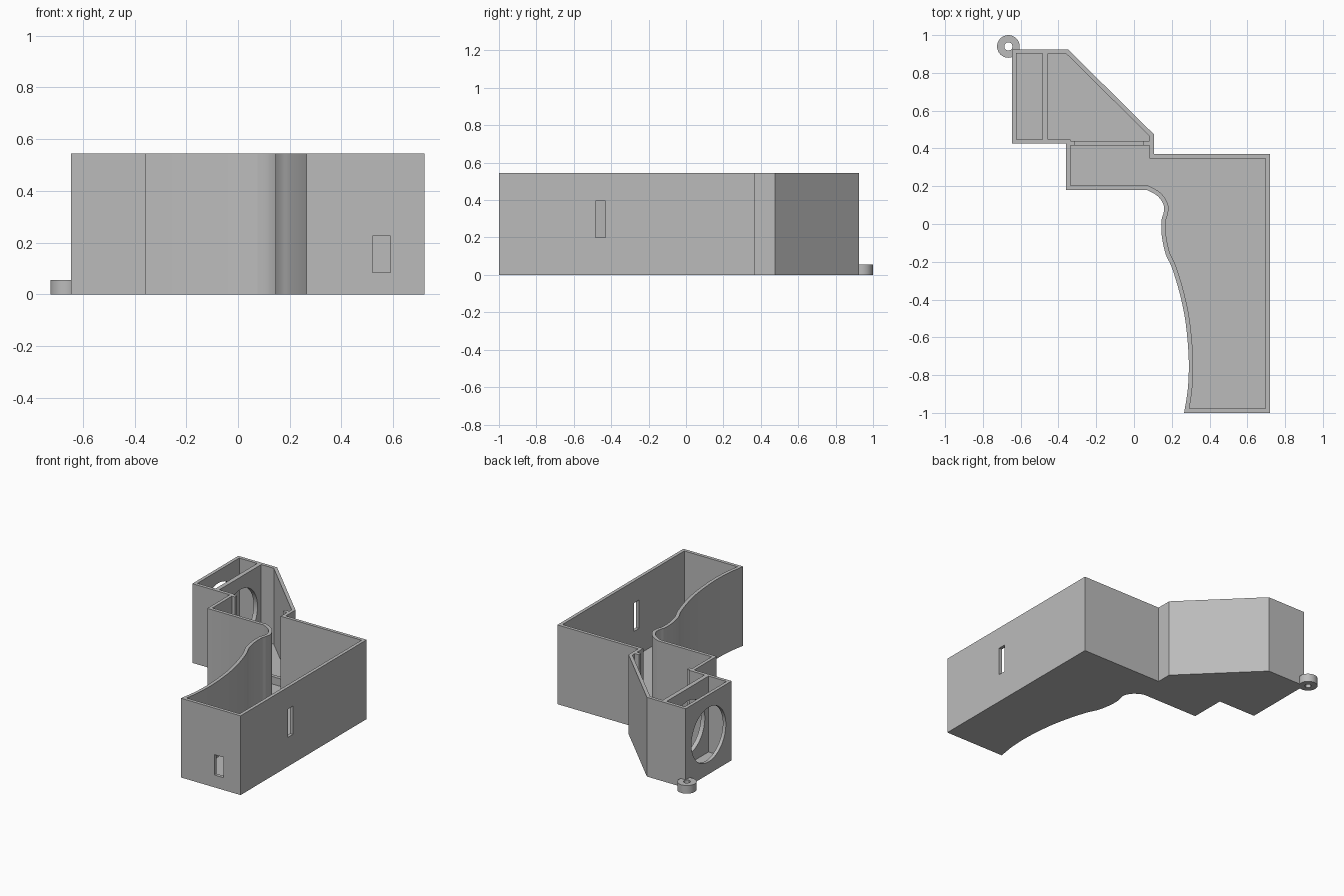
import bpy, bmesh, math
from mathutils import Vector
from mathutils.geometry import interpolate_bezier

if "Cube" in bpy.data.objects:
    bpy.data.objects.remove(bpy.data.objects["Cube"], do_unlink=True)

HEIGHT, WALL, FLOOR = 0.545, 0.023, 0.023

grey = bpy.data.materials.new("plain grey")
grey.use_nodes = True
grey.diffuse_color = (0.5, 0.5, 0.5, 1)
grey.node_tree.nodes["Principled BSDF"].inputs["Base Color"].default_value = (0.5, 0.5, 0.5, 1)


def make_object(name, bm):
    bmesh.ops.recalc_face_normals(bm, faces=bm.faces)
    mesh = bpy.data.meshes.new(name)
    bm.to_mesh(mesh)
    bm.free()
    mesh.materials.append(grey)
    obj = bpy.data.objects.new(name, mesh)
    bpy.context.collection.objects.link(obj)
    return obj


def box(name, x, y, z):
    bm = bmesh.new()
    bmesh.ops.create_cube(bm, size=1)
    for v in bm.verts:
        v.co = [(a + b) / 2 + c * (b - a) for (a, b), c in zip((x, y, z), v.co)]
    return make_object(name, bm)


def cylinder(name, center, radius, depth, sides, axis="Z"):
    bm = bmesh.new()
    bmesh.ops.create_cone(bm, cap_ends=True, segments=sides,
                          radius1=radius, radius2=radius, depth=depth)
    obj = make_object(name, bm)
    obj.location = center
    if axis == "X":
        obj.rotation_euler.y = math.pi / 2
    return obj


def cut(target, cutter):
    """Subtract the cutter, bake the result and drop the cutter."""
    mod = target.modifiers.new("cut", "BOOLEAN")
    mod.operation, mod.solver, mod.object = "DIFFERENCE", "EXACT", cutter
    bpy.context.view_layer.objects.active = target
    bpy.ops.object.modifier_apply(modifier=mod.name)
    bpy.data.objects.remove(cutter, do_unlink=True)


def smooth_path(points, steps=6):
    """Rounded path through the points."""
    p = [Vector(q) for q in points]
    tan = [(p[min(i + 1, len(p) - 1)] - p[max(i - 1, 0)]) / 6 for i in range(len(p))]
    path = []
    for i in range(len(p) - 1):
        path += interpolate_bezier(p[i], p[i] + tan[i], p[i + 1] - tan[i + 1],
                                   p[i + 1], steps)[:-1]
    return [Vector(q) for q in path] + [p[-1]]


def inset(points, dist):
    """Offset a counter-clockwise outline inwards with mitred corners."""
    result = []
    for i, p in enumerate(points):
        d1 = (p - points[i - 1]).normalized()
        d2 = (points[(i + 1) % len(points)] - p).normalized()
        n1, n2 = Vector((-d1.y, d1.x)), Vector((-d2.y, d2.x))
        result.append(p + (n1 + n2) * dist / (1 + n1.dot(n2)))
    return result


# Outline of the tray: straight sides, then the wavy side
straight = [(0.72, -1), (0.72, 0.37), (0.105, 0.37), (0.105, 0.475), (-0.35, 0.925),
            (-0.645, 0.925), (-0.645, 0.425), (-0.36, 0.425), (-0.36, 0.18)]
wavy = [(0.07, 0.18), (0.125, 0.148), (0.157, 0.1), (0.157, 0.06), (0.145, 0.015),
        (0.148, -0.07), (0.168, -0.16), (0.2, -0.23), (0.24, -0.36), (0.27, -0.5),
        (0.287, -0.66), (0.29, -0.78), (0.283, -0.89), (0.265, -1)]
outer = [Vector(p) for p in straight] + smooth_path(wavy)
inner = inset(outer, WALL)

# Tray shell: outer wall, rim, inner wall, floor and underside
bm = bmesh.new()
rings = [[bm.verts.new((p.x, p.y, z)) for p in loop]
         for loop, z in ((outer, 0), (outer, HEIGHT), (inner, HEIGHT), (inner, FLOOR))]
for low, high in zip(rings, rings[1:]):
    for i in range(len(low)):
        bm.faces.new((low[i - 1], low[i], high[i], high[i - 1]))
bm.faces.new(rings[0])
bm.faces.new(rings[-1])
tray = make_object("tray_shell", bm)

# Slots in the side and front walls
cut(tray, box("side_slot", (0.66, 0.76), (-0.485, -0.43), (0.2, 0.395)))
cut(tray, box("front_slot", (0.52, 0.59), (-1.04, -0.94), (0.085, 0.225)))

# Partition, with one round opening through it and the outer wall
partition = box("partition", (-0.485, -0.455), (0.447, 0.903), (FLOOR, HEIGHT))
for part, x in ((tray, -0.635), (partition, -0.47)):
    cut(part, cylinder("round_opening", (x, 0.675, 0.272), 0.187, 0.08, 64, "X"))

# Doorway: low sill between two full-height jambs
door_y = (0.415, 0.44)
box("door_sill", (-0.34, 0.083), door_y, (FLOOR, 0.075))
box("right_jamb", (-0.34, -0.315), door_y, (FLOOR, HEIGHT))
box("left_jamb", (0.05, 0.083), door_y, (FLOOR, HEIGHT))

# Small ring at the back corner
ring = cylinder("corner_ring", (-0.665, 0.94, 0.028), 0.06, 0.056, 32)
cut(ring, cylinder("ring_hole", (-0.665, 0.94, 0.028), 0.022, 0.2, 12))

# Smooth the curved surfaces only
bpy.ops.object.select_all(action="DESELECT")
for obj in (tray, partition, ring):
    obj.select_set(True)
bpy.context.view_layer.objects.active = tray
bpy.ops.object.shade_smooth_by_angle(angle=math.radians(30))
